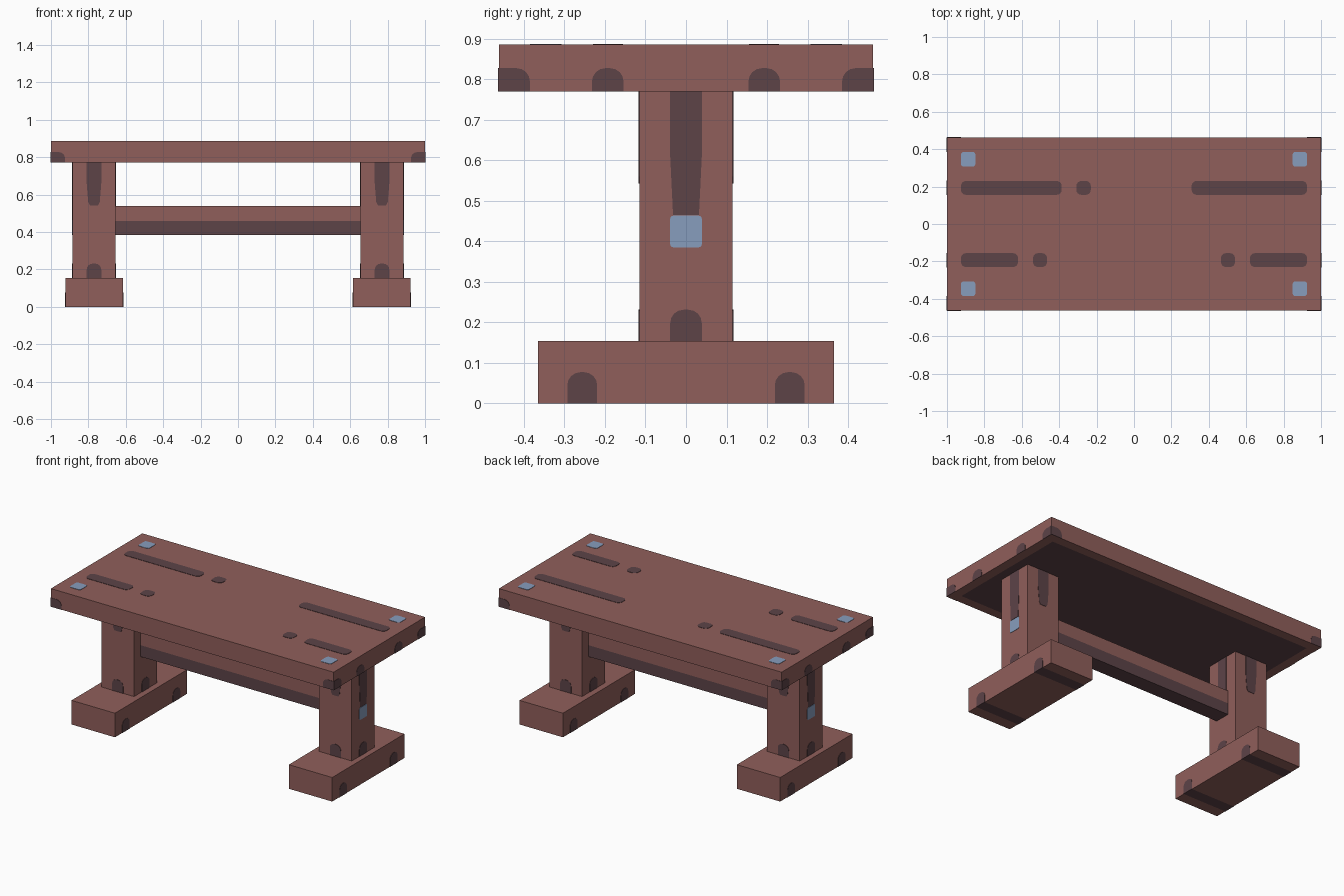
import bpy, bmesh, math
from mathutils import Vector

cube = bpy.data.objects.get("Cube")
if cube:
    bpy.data.objects.remove(cube, do_unlink=True)


def material(name, rgb):
    m = bpy.data.materials.new(name)
    m.use_nodes = True
    m.diffuse_color = (*rgb, 1)
    bsdf = m.node_tree.nodes["Principled BSDF"]
    bsdf.inputs["Base Color"].default_value = (*rgb, 1)
    bsdf.inputs["Roughness"].default_value = 0.8
    return m


WOOD = material("red brown wood", (0.28, 0.114, 0.104))
DARK = material("dark stain", (0.109, 0.057, 0.064))
BLUE = material("pale blue pegs", (0.245, 0.34, 0.51))


def finish(name, bm, mats):
    bmesh.ops.recalc_face_normals(bm, faces=bm.faces)
    me = bpy.data.meshes.new(name)
    bm.to_mesh(me)
    bm.free()
    for m in mats:
        me.materials.append(m)
    ob = bpy.data.objects.new(name, me)
    bpy.context.collection.objects.link(ob)
    return ob


def box(lo, hi):
    bm = bmesh.new()
    bmesh.ops.create_cube(bm, size=1)
    for v in bm.verts:
        v.co = Vector([a + (c + 0.5) * (b - a) for a, b, c in zip(lo, hi, v.co)])
    return bm


def cut(bm, point, normal):
    geom = bm.verts[:] + bm.edges[:] + bm.faces[:]
    bmesh.ops.bisect_plane(bm, geom=geom, plane_co=point, plane_no=normal)


def rounded(u0, u1, v0, v1, radii):
    """Rectangle outline; radii run bottom-left, bottom-right, top-right, top-left."""
    corners = [(u0, v0, 1, 1, 180), (u1, v0, -1, 1, 270),
               (u1, v1, -1, -1, 0), (u0, v1, 1, -1, 90)]
    pts = []
    for (u, v, su, sv, start), r in zip(corners, radii):
        if r == 0:
            pts.append((u, v))
            continue
        for i in range(5):
            a = math.radians(start + i * 22.5)
            pts.append((u + su * r + r * math.cos(a), v + sv * r + r * math.sin(a)))
    return pts


def plate(name, outline, axis, at, side, mat=DARK, thick=0.002):
    """Thin painted plate lying on the plane where the given axis equals at."""
    def place(u, v, w):
        return {"x": (w, u, v), "y": (u, w, v), "z": (u, v, w)}[axis]
    bm = bmesh.new()
    rings = [[bm.verts.new(place(u, v, at + side * d)) for u, v in outline]
             for d in (-0.001, thick)]
    n = len(outline)
    bm.faces.new(rings[0])
    bm.faces.new(rings[1])
    for i in range(n):
        j = (i + 1) % n
        bm.faces.new((rings[0][i], rings[0][j], rings[1][j], rings[1][i]))
    return finish(name, bm, [mat])


def span(s, a, b):
    return sorted((s * a, s * b))


# Table top with a stained panel underneath
bm = box((-1, -0.462, 0.77), (1, 0.462, 0.885))
bottom = min(bm.faces, key=lambda f: f.calc_center_median().z)
bmesh.ops.inset_individual(bm, faces=[bottom], thickness=0.083)
bottom.material_index = 1
finish("table_top", bm, [WOOD, DARK])

# Stretcher beam, stained along its lower half
bm = box((-0.66, -0.05, 0.385), (0.66, 0.05, 0.54))
cut(bm, (0, 0, 0.458), (0, 0, 1))
for f in bm.faces:
    f.material_index = int(f.calc_center_median().z < 0.458)
finish("stretcher_beam", bm, [WOOD, DARK])

for s, side_name in ((1, "left"), (-1, "right")):
    # Foot with stained bands across its underside
    x0, x1 = span(s, 0.615, 0.922)
    bm = box((x0, -0.365, 0), (x1, 0.365, 0.154))
    for y in (-0.293, -0.22, 0.22, 0.293):
        cut(bm, (0, y, 0), (0, 1, 0))
    for f in bm.faces:
        c = f.calc_center_median()
        f.material_index = int(c.z < 0.01 and 0.22 < abs(c.y) < 0.293)
    finish(side_name + "_foot", bm, [WOOD, DARK])

    # Leg post
    x0, x1 = span(s, 0.655, 0.885)
    finish(side_name + "_leg", box((x0, -0.115, 0.154), (x1, 0.115, 0.77)), [WOOD])

    # Arched marks on the outer and inner faces of foot and leg
    arch = (0, 0, 0.033, 0.033)
    for at, d in ((0.922, s), (0.615, -s)):
        for y in (-0.256, 0.256):
            plate(side_name + "_foot_mark",
                  rounded(y - 0.037, y + 0.037, 0, 0.077, arch), "x", s * at, d)
    for at, d in ((0.885, s), (0.655, -s)):
        plate(side_name + "_leg_base_mark",
              rounded(-0.039, 0.039, 0.154, 0.231, arch), "x", s * at, d)
    plate(side_name + "_leg_outer_groove",
          [(-0.032, 0.465), (0.032, 0.465), (0.039, 0.61), (0.039, 0.77),
           (-0.039, 0.77), (-0.039, 0.61)], "x", s * 0.885, s)
    plate(side_name + "_leg_inner_groove",
          rounded(-0.037, 0.037, 0.54, 0.77, (0,) * 4), "x", s * 0.655, -s)
    plate(side_name + "_beam_peg",
          rounded(-0.039, 0.039, 0.385, 0.463, (0.008,) * 4), "x", s * 0.885, s, BLUE)

    # Marks on the front and back of the leg
    c = s * 0.77
    for d in (-1, 1):
        plate(side_name + "_leg_base_mark",
              rounded(c - 0.039, c + 0.039, 0.154, 0.231, arch), "y", d * 0.115, d)
        plate(side_name + "_leg_top_mark",
              [(c - 0.022, 0.542), (c + 0.022, 0.542), (c + 0.031, 0.56),
               (c + 0.039, 0.66), (c + 0.039, 0.77), (c - 0.039, 0.77),
               (c - 0.039, 0.66), (c - 0.031, 0.56)], "y", d * 0.115, d)

    # Marks along the table's edges, wrapped round the corners
    for d in (-1, 1):
        y = d * 0.193
        plate(side_name + "_top_end_mark",
              rounded(y - 0.039, y + 0.039, 0.77, 0.827, arch), "x", s, s)
        corner_y = (0, 0, 0, 0.033) if d > 0 else (0, 0, 0.033, 0)
        plate(side_name + "_corner_end_mark",
              rounded(*span(d, 0.385, 0.462), 0.77, 0.827, corner_y), "x", s, s)
        corner_x = (0, 0, 0, 0.033) if s > 0 else (0, 0, 0.033, 0)
        plate(side_name + "_corner_edge_mark",
              rounded(*span(s, 0.925, 1), 0.77, 0.827, corner_x), "y", d * 0.462, d)

        # Blue pegs on the table's upper corners
        plate(side_name + "_top_peg",
              rounded(*span(s, 0.848, 0.925), *span(d, 0.307, 0.385), (0.014,) * 4),
              "z", 0.885, 1, BLUE)

# Worn slots on the table's upper face: start, end, row
slots = [(-0.925, -0.387, 0.193), (-0.308, -0.231, 0.193), (0.308, 0.925, 0.193),
         (-0.925, -0.62, -0.193), (-0.54, -0.465, -0.193),
         (0.465, 0.54, -0.193), (0.62, 0.925, -0.193)]
for a, b, y in slots:
    plate("top_slot", rounded(a, b, y - 0.037, y + 0.037, (0.026,) * 4), "z", 0.885, 1)
